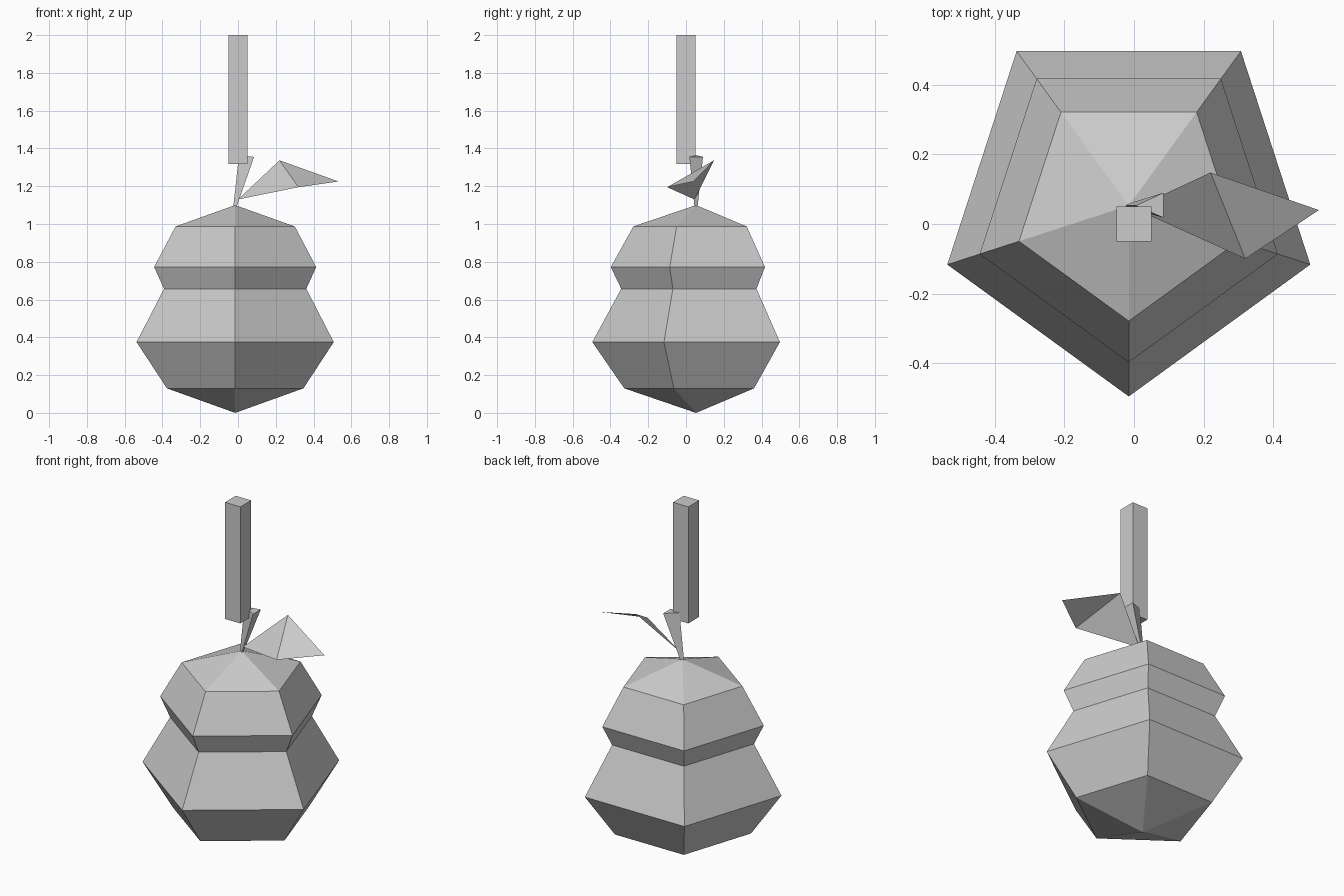
import bpy, bmesh, math
from mathutils import Vector

if "Cube" in bpy.data.objects:
    bpy.data.objects.remove(bpy.data.objects["Cube"])

grey = bpy.data.materials.new("plain grey")
grey.diffuse_color = (0.6, 0.6, 0.6, 1)
grey.use_nodes = True
grey.node_tree.nodes["Principled BSDF"].inputs["Base Color"].default_value = grey.diffuse_color


def make(name, verts, faces):
    """Flat-shaded mesh object with consistent normals."""
    me = bpy.data.meshes.new(name)
    bm = bmesh.new()
    vs = [bm.verts.new(v) for v in verts]
    for f in faces:
        bm.faces.new([vs[i] for i in f])
    bmesh.ops.recalc_face_normals(bm, faces=bm.faces[:])
    bm.to_mesh(me)
    bm.free()
    me.materials.append(grey)
    ob = bpy.data.objects.new(name, me)
    bpy.context.collection.objects.link(ob)
    return ob


def loft(name, rings, close=True):
    """Skin between equal-length rings, with end caps if wanted."""
    n = len(rings[0])
    verts = [p for r in rings for p in r]
    faces = [(k * n + i, k * n + (i + 1) % n, (k + 1) * n + (i + 1) % n, (k + 1) * n + i)
             for k in range(len(rings) - 1) for i in range(n)]
    if close:
        faces += [tuple(range(n)), tuple(range(len(verts) - n, len(verts)))]
    return verts, faces


# Fruit body: five-sided rings between two points
CX, CY, SIDES = -0.015, 0.053, 5
profile = [(0.38, 0.13), (0.549, 0.375), (0.396, 0.657), (0.451, 0.772), (0.332, 0.987)]
angles = [math.radians(-90 + 360 / SIDES * i) for i in range(SIDES)]
rings = [[(CX + r * math.cos(a), CY + r * math.sin(a), z) for a in angles] for r, z in profile]
verts, faces = loft("fruit_body", rings, close=False)
bottom, top = len(verts), len(verts) + 1
verts += [(CX, CY, 0.0), (CX, CY, 1.10)]
last = (len(profile) - 1) * SIDES
for i in range(SIDES):
    j = (i + 1) % SIDES
    faces += [(bottom, i, j), (top, last + i, last + j)]
make("fruit_body", verts, faces)

# Stem: three-sided, widening upward and leaning right
stem = [[(-0.025, 0.053, 1.09), (-0.008, 0.045, 1.09), (-0.008, 0.061, 1.09)],
        [(0.005, 0.053, 1.365), (0.085, 0.018, 1.355), (0.085, 0.09, 1.355)]]
make("stem", *loft("stem", stem))

# Leaf: thin sheet folded across the middle
make("leaf",
     [(0.0, 0.045, 1.13), (0.32, -0.10, 1.195), (0.22, 0.148, 1.337), (0.532, 0.04, 1.225)],
     [(0, 1, 2), (1, 3, 2)])

# Square post hanging above the fruit
H = 0.05
square = [(-H, -H), (H, -H), (H, H), (-H, H)]
make("hanging_post", *loft("hanging_post", [[(x, y, z) for x, y in square] for z in (1.317, 2.0)]))
